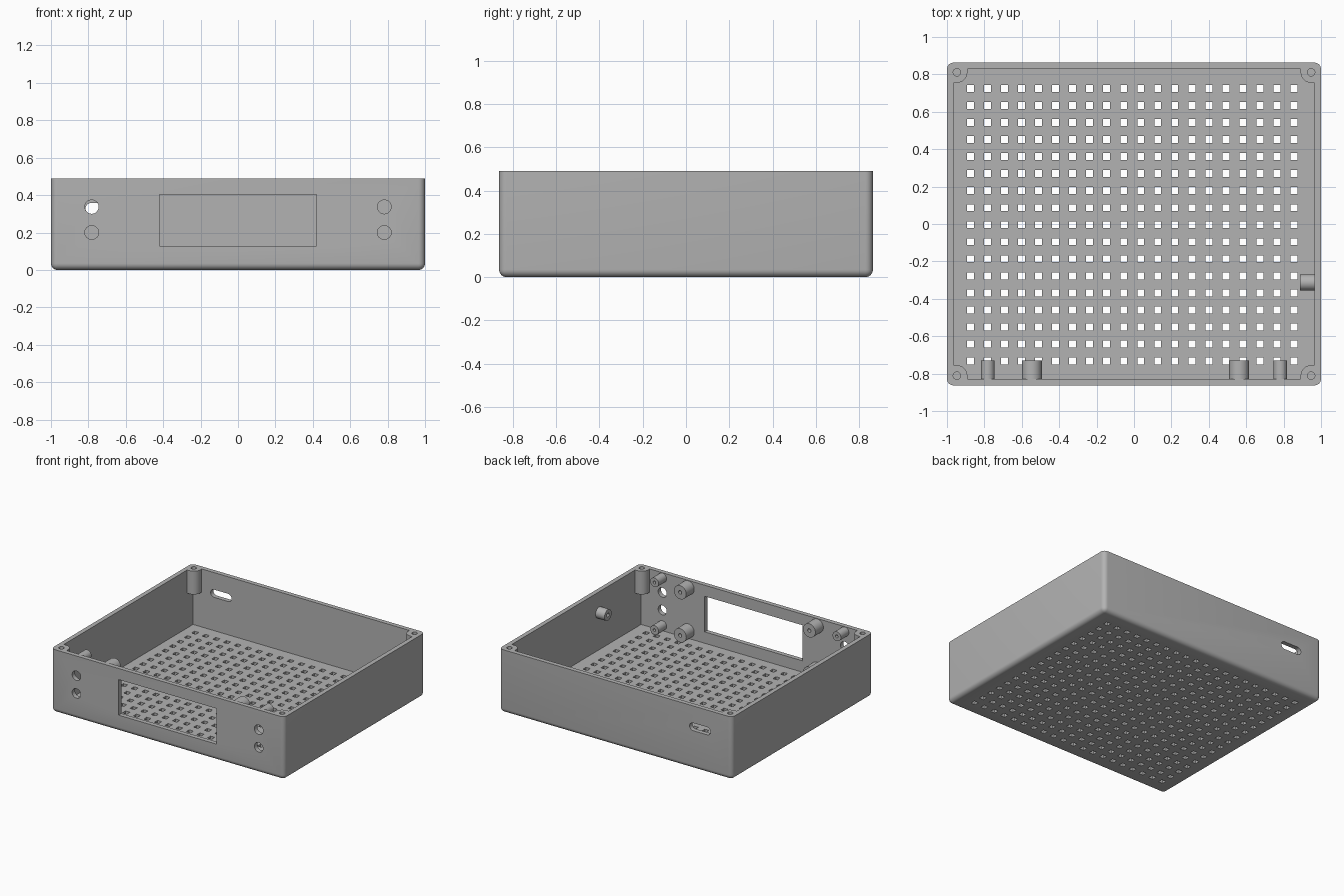
import bpy, bmesh
from math import pi, cos, sin
from mathutils import Matrix, Vector

if "Cube" in bpy.data.objects:
    bpy.data.objects.remove(bpy.data.objects["Cube"])

W, D, H = 1.0, 0.863, 0.49          # half width, half depth, height
WALL, FLOOR, ROUND = 0.035, 0.04, 0.035
IX, IY = W - WALL, D - WALL         # inner half sizes
PX, PY, PR = 0.947, 0.811, 0.056    # corner post centre and radius
POST_Z = 0.31                       # underside of the corner posts

grey = bpy.data.materials.new("plain grey")
grey.use_nodes = True
colour = (0.45, 0.45, 0.45, 1)
grey.diffuse_color = colour
grey.node_tree.nodes["Principled BSDF"].inputs["Base Color"].default_value = colour


def to_object(name, bm):
    bmesh.ops.recalc_face_normals(bm, faces=bm.faces)
    mesh = bpy.data.meshes.new(name)
    bm.to_mesh(mesh)
    bm.free()
    mesh.materials.append(grey)
    obj = bpy.data.objects.new(name, mesh)
    bpy.context.collection.objects.link(obj)
    return obj


def activate(obj):
    bpy.ops.object.select_all(action='DESELECT')
    obj.select_set(True)
    bpy.context.view_layer.objects.active = obj


def add_box(bm, centre, size):
    matrix = Matrix.Translation(centre) @ Matrix.Diagonal((*size, 1))
    return bmesh.ops.create_cube(bm, size=1, matrix=matrix)["verts"]


def add_prism(bm, points, offset):
    """Extrude a closed outline of 3D points along the offset."""
    face = bm.faces.new([bm.verts.new(p) for p in points])
    new = bmesh.ops.extrude_face_region(bm, geom=[face], use_keep_orig=True)["geom"]
    bmesh.ops.translate(bm, vec=offset, verts=[v for v in new if isinstance(v, bmesh.types.BMVert)])


def add_slot(bm, x, y, z, r, half_straight=0):
    """Round or long hole running along y."""
    points = []
    for i in range(34):
        a = -pi / 2 + pi * (i % 17) / 16 + (pi if i > 16 else 0)
        shift = half_straight if i < 17 else -half_straight
        points.append((x + shift + r * cos(a), y - 0.1, z + r * sin(a)))
    if half_straight == 0:
        points = points[:16] + points[17:33]
    add_prism(bm, points, (0, 0.2, 0))


def cut(target, bm):
    cutter = to_object("cutter", bm)
    cutter.hide_render = True
    mod = target.modifiers.new("cut", 'BOOLEAN')
    mod.operation, mod.solver, mod.object = 'DIFFERENCE', 'EXACT', cutter
    activate(target)
    bpy.ops.object.modifier_apply(modifier=mod.name)
    bpy.data.objects.remove(cutter)


def boss(name, base, axis, r, length, hole_r):
    """Screw boss with a blind pilot hole, turned from a profile."""
    profile = [(0, 0.2 * length), (hole_r, 0.2 * length), (hole_r, length), (r, length), (r, -0.005)]
    bm = bmesh.new()
    verts = [bm.verts.new((x, 0, z)) for x, z in profile]
    edges = [bm.edges.new(pair) for pair in zip(verts, verts[1:])]
    bmesh.ops.spin(bm, geom=verts + edges, cent=(0, 0, 0), axis=(0, 0, 1), angle=2 * pi, steps=32)
    bmesh.ops.remove_doubles(bm, verts=bm.verts, dist=0.0001)
    turn = Vector(axis).to_track_quat('Z', 'Y').to_matrix().to_4x4()
    bm.transform(Matrix.Translation(base) @ turn)
    obj = to_object(name, bm)
    activate(obj)
    bpy.ops.object.shade_smooth_by_angle(angle=pi / 6)


# Outer block, rounded at the bottom and at the upright corners
bm = bmesh.new()
add_box(bm, (0, 0, H / 2), (2 * W, 2 * D, H))
rim = [e for e in bm.edges if all(v.co.z > H - 0.01 for v in e.verts)]
bmesh.ops.bevel(bm, geom=[e for e in bm.edges if e not in rim], offset=ROUND,
                segments=6, profile=0.5, affect='EDGES')
case = to_object("case", bm)

# Lower cavity
bm = bmesh.new()
add_box(bm, (0, 0, (FLOOR + POST_Z) / 2), (2 * IX, 2 * IY, POST_Z - FLOOR))
cut(case, bm)

# Upper cavity, whose notched corners leave the hanging screw posts
quarter = [(IX, PY - PR)]
for i in range(13):
    a = pi / 2 * i / 12
    quarter.append((PX - PR * sin(a), PY - PR * cos(a)))
quarter.append((PX - PR, IY))
outline = []
for sx, sy in ((1, 1), (-1, 1), (-1, -1), (1, -1)):
    part = [(sx * x, sy * y, POST_Z - 0.05) for x, y in quarter]
    outline += part if sx * sy > 0 else part[::-1]
bm = bmesh.new()
add_prism(bm, outline, (0, 0, 0.3))
cut(case, bm)

# Screw holes in the posts
bm = bmesh.new()
for sx in (-1, 1):
    for sy in (-1, 1):
        bmesh.ops.create_cone(bm, cap_ends=True, segments=24, radius1=0.02, radius2=0.02, depth=0.3,
                              matrix=Matrix.Translation((sx * PX, sy * PY, H)))
cut(case, bm)

# Ventilation grid in the floor
bm = bmesh.new()
for col in range(20):
    for row in range(17):
        add_box(bm, (-0.874 + 0.091 * col, -0.732 + 0.091 * row, 0.02), (0.037, 0.037, 0.1))
cut(case, bm)

# Display window and round holes in the front, cable slot in the back
bm = bmesh.new()
add_box(bm, (0, -D, 0.266), (0.84, 0.2, 0.276))
for x in (-0.782, 0.782):
    for z in (0.2, 0.337):
        add_slot(bm, x, -D, z, 0.037)
add_slot(bm, -0.725, D, 0.328, 0.03, 0.06)
cut(case, bm)
activate(case)
bpy.ops.object.shade_smooth_by_angle(angle=pi / 6)

# Bosses behind the front wall and one on the side wall
MID = 0.267
for side, x_small, x_large in (("right", -0.782, -0.546), ("left", 0.782, 0.562)):
    for level, s in (("upper", 1), ("lower", -1)):
        boss(f"{side}_{level}_button_boss", (x_small, -IY, MID + s * 0.185), (0, 1, 0), 0.036, 0.098, 0.011)
        boss(f"{side}_{level}_display_boss", (x_large, -IY, MID + s * 0.167), (0, 1, 0), 0.053, 0.098, 0.014)
boss("side_boss", (IX, -0.313, 0.33), (-1, 0, 0), 0.043, 0.077, 0.014)
